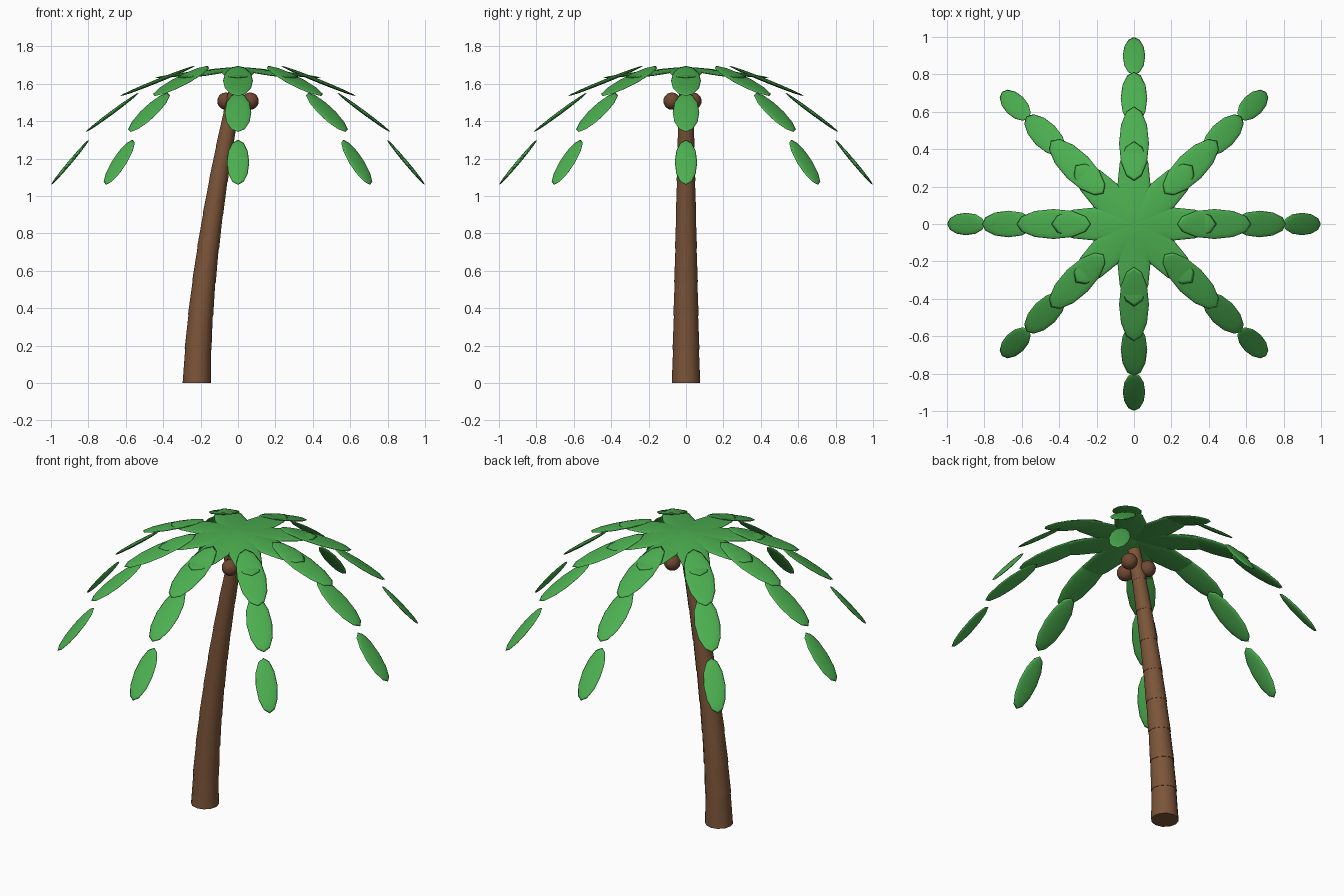
import bpy, bmesh, math
from mathutils import Matrix, Vector

if "Cube" in bpy.data.objects:
    bpy.data.objects.remove(bpy.data.objects["Cube"])


def material(name, color):
    m = bpy.data.materials.new(name)
    m.diffuse_color = (*color, 1.0)
    m.use_nodes = True
    m.node_tree.nodes["Principled BSDF"].inputs["Base Color"].default_value = m.diffuse_color
    return m


leaf = material("leaf_green", (0.072, 0.429, 0.080))
bark = material("bark_brown", (0.200, 0.090, 0.041))
shell = material("coconut_brown", (0.160, 0.065, 0.032))


def finish(bm, name, mat, sharp=None):
    bmesh.ops.recalc_face_normals(bm, faces=bm.faces)
    mesh = bpy.data.meshes.new(name)
    bm.to_mesh(mesh)
    bm.free()
    mesh.materials.append(mat)
    for p in mesh.polygons:
        p.use_smooth = True
    ob = bpy.data.objects.new(name, mesh)
    bpy.context.collection.objects.link(ob)
    if sharp:
        bpy.ops.object.select_all(action='DESELECT')
        ob.select_set(True)
        bpy.context.view_layer.objects.active = ob
        bpy.ops.object.shade_smooth_by_angle(angle=math.radians(sharp))
    return ob


# Trunk: curved stack of tapered segments, each slightly overhanging the one below
HEIGHT, SEGMENTS, SIDES = 1.62, 9, 12


def trunk_centre(t):
    return Vector((-0.22 + 0.22 * t ** 1.6, 0, HEIGHT * t))


def trunk_radius(t):
    return 0.074 - 0.038 * t


bm = bmesh.new()
rings = []
for i in range(SEGMENTS):
    for t, grow in ((i / SEGMENTS, 1.03), ((i + 1) / SEGMENTS, 0.99)):
        c, r = trunk_centre(t), trunk_radius(t) * grow
        slope = 0.22 * 1.6 * t ** 0.6 / HEIGHT
        tilt = Matrix.Rotation(math.atan(slope), 3, 'Y')
        rings.append([bm.verts.new(c + tilt @ Vector((r * math.cos(a), r * math.sin(a), 0)))
                      for a in (2 * math.pi * k / SIDES for k in range(SIDES))])
for low, high in zip(rings, rings[1:]):
    for k in range(SIDES):
        n = (k + 1) % SIDES
        bm.faces.new((low[k], low[n], high[n], high[k]))
bm.faces.new(rings[0][::-1])
bm.faces.new(rings[-1])
finish(bm, "trunk", bark, 40)

# Fronds: chains of flattened leaflets drooping outwards
# (distance from centre, height, droop in degrees, half length, half width)
LEAFLETS = [
    (0.212, 1.660, 7, 0.232, 0.088),
    (0.430, 1.615, 22, 0.215, 0.080),
    (0.672, 1.447, 36.5, 0.176, 0.071),
    (0.898, 1.180, 50, 0.157, 0.060),
]
for f in range(8):
    bm = bmesh.new()
    turn = Matrix.Rotation(math.radians(45 * f), 4, 'Z')
    for dist, z, droop, length, width in LEAFLETS:
        place = (turn @ Matrix.Translation((dist, 0, z))
                 @ Matrix.Rotation(math.radians(droop), 4, 'Y')
                 @ Matrix.Diagonal((length, width, 0.010, 1)))
        bmesh.ops.create_uvsphere(bm, u_segments=12, v_segments=8, radius=1, matrix=place)
    finish(bm, f"frond_{f + 1}", leaf)

# Coconuts: three around the top of the trunk
for k in range(3):
    a = math.radians(30 + 120 * k)
    bm = bmesh.new()
    bmesh.ops.create_uvsphere(
        bm, u_segments=16, v_segments=10, radius=0.046,
        matrix=Matrix.Translation((0.075 * math.cos(a), 0.075 * -math.sin(a) * -1, 1.507)))
    finish(bm, f"coconut_{k + 1}", shell)
